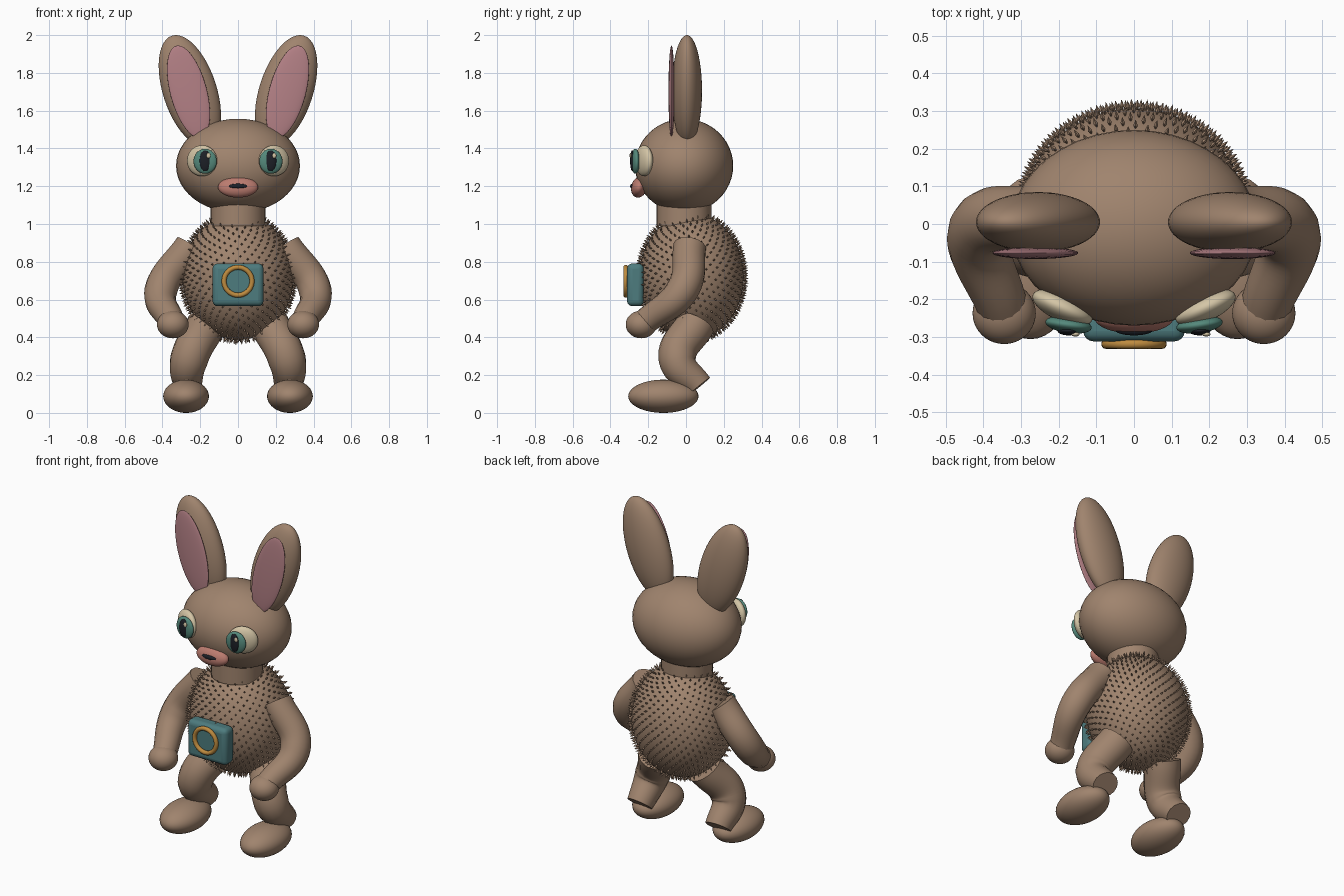
import bpy, bmesh, math
from mathutils import Vector, Matrix

cube = bpy.data.objects.get("Cube")
if cube:
    bpy.data.objects.remove(cube, do_unlink=True)


def material(name, r, g, b):
    m = bpy.data.materials.new(name)
    m.use_nodes = True
    m.diffuse_color = (r, g, b, 1)
    bsdf = next(n for n in m.node_tree.nodes if n.type == "BSDF_PRINCIPLED")
    bsdf.inputs["Base Color"].default_value = (r, g, b, 1)
    return m


FUR = material("brown fur", 0.35, 0.23, 0.155)
EAR_PINK = material("ear pink", 0.46, 0.22, 0.24)
NOSE_PINK = material("muzzle pink", 0.50, 0.20, 0.16)
CREAM = material("eye cream", 0.66, 0.56, 0.38)
IRIS = material("iris green", 0.09, 0.25, 0.20)
DARK = material("dark", 0.012, 0.014, 0.02)
TEAL = material("pouch teal", 0.075, 0.20, 0.21)
GOLD = material("gold", 0.52, 0.26, 0.05)


def finish(name, mat, smooth=True):
    ob = bpy.context.object
    ob.name = name
    ob.data.materials.clear()
    ob.data.materials.append(mat)
    if smooth:
        bpy.ops.object.shade_smooth_by_angle(angle=math.radians(40))
    return ob


def ellipsoid(name, mat, center, radii, rot=(0, 0, 0)):
    bpy.ops.mesh.primitive_uv_sphere_add(
        segments=40, ring_count=24, location=center,
        rotation=[math.radians(a) for a in rot])
    bpy.context.object.scale = radii
    return finish(name, mat)


def limb(name, mat, points):
    """Round tube through (x, y, z, radius) points, with flat ends."""
    cu = bpy.data.curves.new(name, "CURVE")
    cu.dimensions = "3D"
    cu.bevel_depth = 1
    cu.bevel_resolution = 6
    cu.use_fill_caps = True
    sp = cu.splines.new("BEZIER")
    sp.resolution_u = 12
    sp.bezier_points.add(len(points) - 1)
    for bp, p in zip(sp.bezier_points, points):
        bp.co, bp.radius = p[:3], p[3]
        bp.handle_left_type = bp.handle_right_type = "AUTO"
    ob = bpy.data.objects.new(name, cu)
    bpy.context.collection.objects.link(ob)
    bpy.ops.object.select_all(action="DESELECT")
    ob.select_set(True)
    bpy.context.view_layer.objects.active = ob
    bpy.ops.object.convert(target="MESH")
    return finish(name, mat)


# Body, neck and head
BODY_C, BODY_R = Vector((0, 0.03, 0.72)), Vector((0.295, 0.277, 0.335))
ellipsoid("body", FUR, BODY_C, BODY_R)
bpy.ops.mesh.primitive_cylinder_add(vertices=40, radius=0.145, depth=0.16, location=(0, -0.01, 1.07))
finish("neck", FUR)
ellipsoid("head", FUR, (0, -0.01, 1.308), (0.328, 0.26, 0.249))

# Fur tufts spread evenly over the body, each a small leaf-shaped spike
bm = bmesh.new()
COUNT = 950
for i in range(COUNT):
    h = 1 - 2 * (i + 0.5) / COUNT
    a = i * math.pi * (3 - math.sqrt(5))
    ring = math.sqrt(1 - h * h)
    unit = Vector((ring * math.cos(a), ring * math.sin(a), h))
    if h > 0.93:
        continue
    normal = Vector(u / r for u, r in zip(unit, BODY_R)).normalized()
    base = BODY_C + Vector(u * r for u, r in zip(unit, BODY_R))
    m = Matrix.Translation(base) @ normal.to_track_quat("Z", "Y").to_matrix().to_4x4()
    root = bm.verts.new(m @ Vector((0, 0, -0.004)))
    tip = bm.verts.new(m @ Vector((0, 0, 0.026)))
    mid = [bm.verts.new(m @ Vector((0.006 * x, 0.006 * y, 0.009)))
           for x, y in ((1, 0), (0, 1), (-1, 0), (0, -1))]
    for k in range(4):
        bm.faces.new((mid[k], mid[(k + 1) % 4], tip))
        bm.faces.new((mid[(k + 1) % 4], mid[k], root))
mesh = bpy.data.meshes.new("fur_tufts")
bm.to_mesh(mesh)
bm.free()
mesh.materials.append(FUR)
bpy.context.collection.objects.link(bpy.data.objects.new("fur_tufts", mesh))

# Paired parts
for side, s in (("left", 1), ("right", -1)):
    # Ears
    ellipsoid(side + "_ear", FUR, (s * 0.255, 0.005, 1.705), (0.142, 0.08, 0.307), (0, s * 18, 0))
    ellipsoid(side + "_inner_ear", EAR_PINK, (s * 0.262, -0.077, 1.70),
              (0.097, 0.016, 0.252), (0, s * 15, 0))
    # Eyes, turned a little outward
    ellipsoid(side + "_eye", CREAM, (s * 0.19, -0.222, 1.335), (0.086, 0.036, 0.082), (0, 0, s * 24))
    ellipsoid(side + "_iris", IRIS, (s * 0.174, -0.268, 1.332), (0.062, 0.022, 0.066), (0, 0, s * 8))
    ellipsoid(side + "_pupil", DARK, (s * 0.174, -0.284, 1.335), (0.029, 0.012, 0.055))
    ellipsoid(side + "_eye_glint", CREAM, (s * 0.174 + 0.018, -0.293, 1.362), (0.011, 0.006, 0.014))
    # Arms and hands
    limb(side + "_arm", FUR, [(s * 0.25, 0.02, 0.88, 0.088),
                              (s * 0.408, -0.02, 0.65, 0.087),
                              (s * 0.35, -0.22, 0.48, 0.068)])
    ellipsoid(side + "_hand", FUR, (s * 0.345, -0.237, 0.468), (0.084, 0.082, 0.073))
    # Legs and feet
    limb(side + "_leg", FUR, [(s * 0.165, 0.05, 0.47, 0.105),
                              (s * 0.26, -0.045, 0.28, 0.1),
                              (s * 0.268, 0.07, 0.14, 0.075)])
    ellipsoid(side + "_foot", FUR, (s * 0.275, -0.12, 0.088), (0.121, 0.186, 0.088))

# Muzzle and mouth
ellipsoid("muzzle", NOSE_PINK, (0, -0.248, 1.195), (0.106, 0.042, 0.056), (-15, 0, 0))
ellipsoid("mouth", DARK, (0, -0.282, 1.2), (0.05, 0.014, 0.014))

# Belly box with a gold ring
bpy.ops.mesh.primitive_cube_add(size=1, location=(0, -0.268, 0.678))
box = bpy.context.object
box.scale = (0.27, 0.088, 0.226)
bpy.ops.object.transform_apply(location=False, rotation=False, scale=True)
bevel = box.modifiers.new("rounded", "BEVEL")
bevel.width = 0.028
bevel.segments = 4
finish("belly_box", TEAL)
bpy.ops.mesh.primitive_torus_add(
    major_radius=0.074, minor_radius=0.013, major_segments=40, minor_segments=12,
    location=(0, -0.319, 0.697), rotation=(math.pi / 2, 0, 0))
finish("gold_ring", GOLD)
